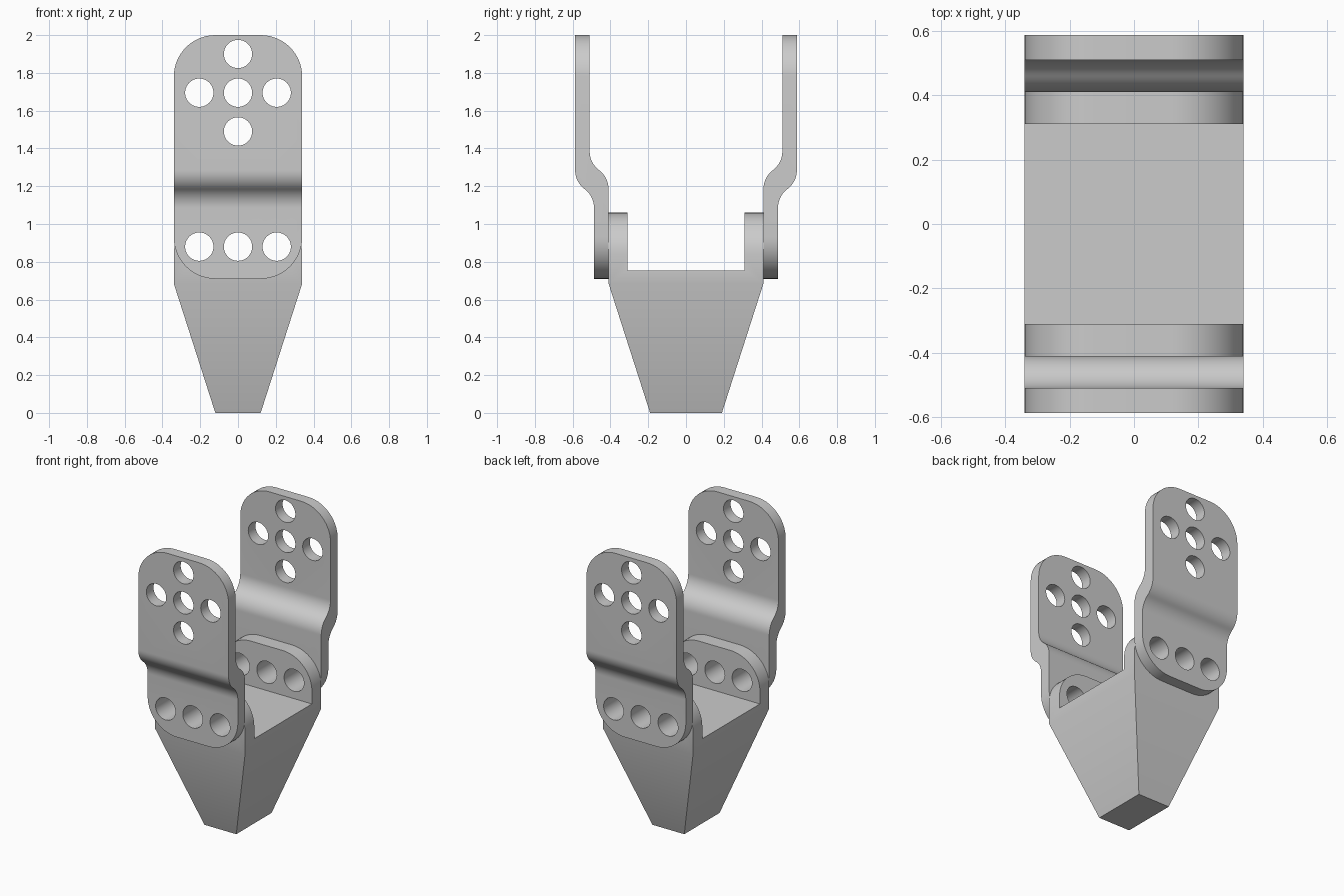
import bpy, bmesh, math
from mathutils import Vector

if "Cube" in bpy.data.objects:
    bpy.data.objects.remove(bpy.data.objects["Cube"])

HALF_W = 0.34      # half width of every part
CORNER = 0.22      # rounded corner radius
HOLE_R = 0.075
PITCH = 0.205      # hole spacing
LOW_Z, HIGH_Z = 0.88, 1.695

grey = bpy.data.materials.new("plain grey")
grey.use_nodes = True
COLOUR = (0.6, 0.6, 0.6, 1)
grey.diffuse_color = COLOUR
grey.node_tree.nodes["Principled BSDF"].inputs["Base Color"].default_value = COLOUR


def extrude_profile(points):
    """Extrude a (y, z) outline across the width."""
    bm = bmesh.new()
    face = bm.faces.new([bm.verts.new((-HALF_W, y, z)) for y, z in points])
    out = bmesh.ops.extrude_face_region(bm, geom=[face])
    verts = [g for g in out["geom"] if isinstance(g, bmesh.types.BMVert)]
    bmesh.ops.translate(bm, verts=verts, vec=(2 * HALF_W, 0, 0))
    bmesh.ops.recalc_face_normals(bm, faces=bm.faces)
    return bm


def round_corners(bm, heights):
    """Round the corner edges that run front to back at the given heights."""
    def is_corner(e):
        a, b = (v.co for v in e.verts)
        return (abs(a.x - b.x) < 1e-4 and abs(a.z - b.z) < 1e-4
                and any(abs(a.z - h) < 1e-4 for h in heights))
    bmesh.ops.bevel(bm, geom=[e for e in bm.edges if is_corner(e)], offset=CORNER,
                    segments=14, profile=0.5, affect='EDGES')


def make_object(name, bm):
    mesh = bpy.data.meshes.new(name)
    bm.to_mesh(mesh)
    bm.free()
    mesh.materials.append(grey)
    obj = bpy.data.objects.new(name, mesh)
    bpy.context.collection.objects.link(obj)
    return obj


def drill(obj, centres):
    """Cut round holes through the part, front to back."""
    bm = bmesh.new()
    for x, z in centres:
        ring = [bm.verts.new((x + HOLE_R * math.cos(a), -1, z + HOLE_R * math.sin(a)))
                for a in (math.tau * i / 40 for i in range(40))]
        out = bmesh.ops.extrude_face_region(bm, geom=[bm.faces.new(ring)])
        verts = [g for g in out["geom"] if isinstance(g, bmesh.types.BMVert)]
        bmesh.ops.translate(bm, verts=verts, vec=(0, 2, 0))
    bmesh.ops.recalc_face_normals(bm, faces=bm.faces)
    cutter = make_object("hole_cutter", bm)
    cutter.hide_render = True
    bpy.ops.object.select_all(action='DESELECT')
    obj.select_set(True)
    bpy.context.view_layer.objects.active = obj
    mod = obj.modifiers.new("holes", 'BOOLEAN')
    mod.operation, mod.solver, mod.object = 'DIFFERENCE', 'EXACT', cutter
    bpy.ops.object.modifier_apply(modifier=mod.name)
    bpy.data.objects.remove(cutter)
    bpy.ops.object.shade_smooth_by_angle(angle=math.radians(25))


low_row = [(x, LOW_Z) for x in (-PITCH, 0, PITCH)]
cross = [(0, HIGH_Z), (PITCH, HIGH_Z), (-PITCH, HIGH_Z),
         (0, HIGH_Z + PITCH), (0, HIGH_Z - PITCH)]

# Tapered base with two upright lugs
half = [(0.41, 0.685), (0.41, 1.06), (0.31, 1.06), (0.31, 0.755)]
bm = extrude_profile(half + [(-y, z) for y, z in reversed(half)])
round_corners(bm, [1.06])
bottom = min(bm.faces, key=lambda f: f.calc_center_median().z)
out = bmesh.ops.extrude_face_region(bm, geom=[bottom])
bmesh.ops.delete(bm, geom=[bottom], context='FACES_ONLY') if bottom.is_valid else None
for v in (g for g in out["geom"] if isinstance(g, bmesh.types.BMVert)):
    v.co = Vector((math.copysign(0.12, v.co.x), math.copysign(0.19, v.co.y), 0))
bmesh.ops.recalc_face_normals(bm, faces=bm.faces)
drill(make_object("tapered_base", bm), low_row)


# Stepped straps: two mirrored arcs make the joggle on each face
def joggle(y, z, radius=0.125, sweep=2 * math.atan(0.5), steps=10):
    """S-bend starting at (y, z), going down and inwards."""
    arc = [(radius * (1 - math.cos(t)), radius * math.sin(t))
           for t in (sweep * i / steps for i in range(steps + 1))]
    dy, dz = 2 * arc[-1][0], 2 * arc[-1][1]
    bend = arc + [(dy - a, dz - b) for a, b in reversed(arc[:-1])]
    return [(y - a, z - b) for a, b in bend]


outer = joggle(0.587, 1.285)
inner = joggle(0.51, 1.385)
outline = ([(0.587, 2)] + outer + [(outer[-1][0], 0.71), (inner[-1][0], 0.71)]
           + inner[::-1] + [(0.51, 2)])
for name, turn in (("back_strap", 0), ("front_strap", math.pi)):
    bm = extrude_profile(outline)
    round_corners(bm, [0.71, 2])
    strap = make_object(name, bm)
    drill(strap, low_row + cross)
    strap.rotation_euler.z = turn
